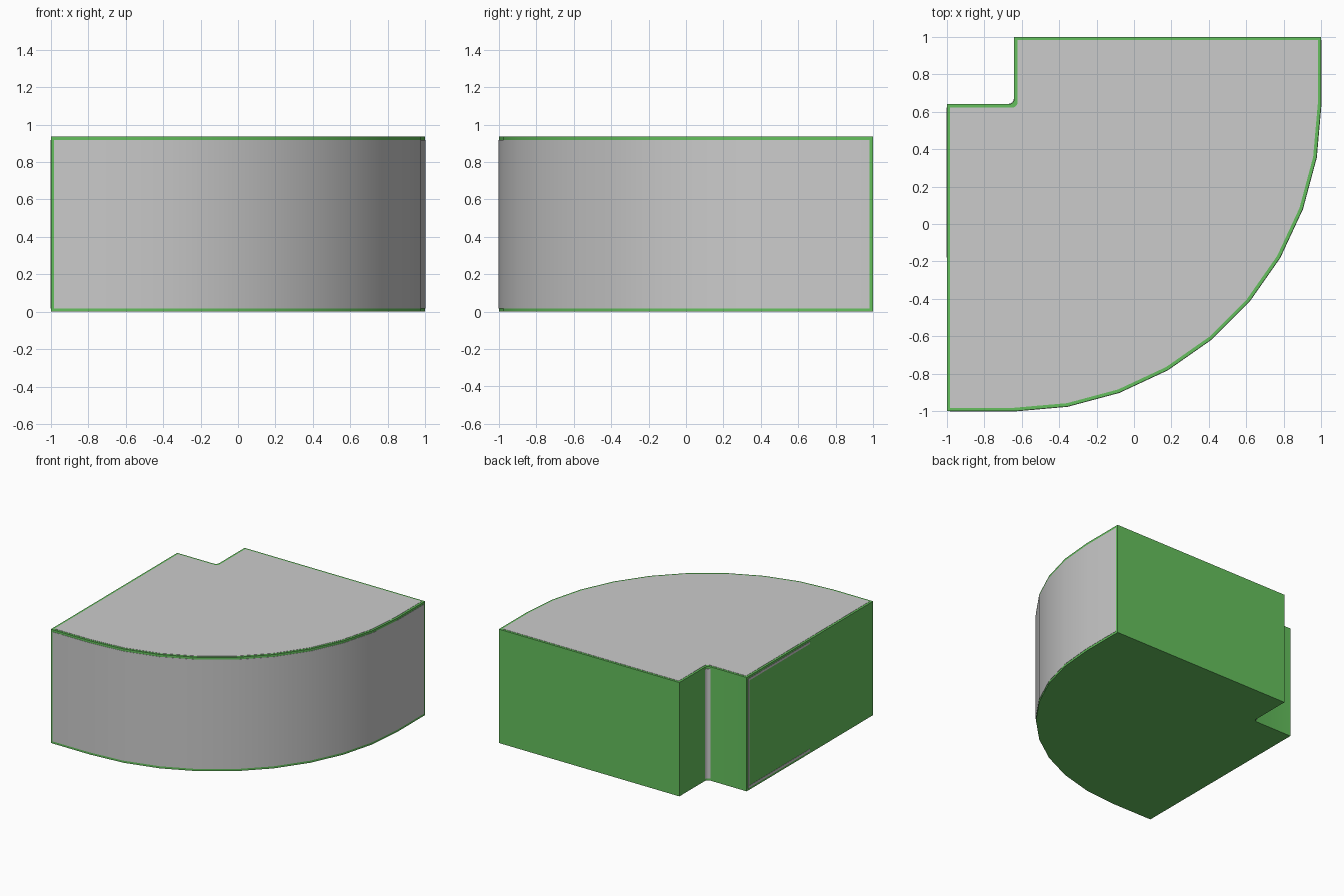
import bpy, bmesh
from math import sin, cos, radians

if "Cube" in bpy.data.objects:
    bpy.data.objects.remove(bpy.data.objects["Cube"])

H = 0.935      # overall height
N = 0.64       # notch corner offset, also the centre of the front arc
EDGE = 0.018   # width of the visible green edging
LIFT = 0.002   # how far the grey panels stand proud

green = bpy.data.materials.new("green")
green.diffuse_color = (0.13, 0.53, 0.11, 1)
green.use_nodes = True
green.node_tree.nodes["Principled BSDF"].inputs["Base Color"].default_value = green.diffuse_color


def prism(name, outline, z0, z1, mat=None):
    """Extrude a closed plan outline from z0 to z1."""
    bm = bmesh.new()
    face = bm.faces.new([bm.verts.new((x, y, z0)) for x, y in outline])
    out = bmesh.ops.extrude_face_region(bm, geom=[face])
    for v in out["geom"]:
        if isinstance(v, bmesh.types.BMVert):
            v.co.z = z1
    bmesh.ops.recalc_face_normals(bm, faces=bm.faces[:])
    me = bpy.data.meshes.new(name)
    bm.to_mesh(me)
    bm.free()
    ob = bpy.data.objects.new(name, me)
    bpy.context.collection.objects.link(ob)
    if mat:
        me.materials.append(mat)
    bpy.ops.object.select_all(action='DESELECT')
    bpy.context.view_layer.objects.active = ob
    ob.select_set(True)
    bpy.ops.object.shade_smooth_by_angle(angle=radians(30))
    return ob


def front_path(d, end):
    """Curved front, inset by d, running from x=-end round to y=end."""
    r = 1 + N - d
    arc = [(-N + r * sin(radians(a)), N - r * cos(radians(a)))
           for a in range(0, 91, 10)]
    return [(-end, -1 + d)] + arc + [(1 - d, end)]


def fillet(d, r):
    """Rounded inner corner of the notch."""
    c = N - d + r
    return [(-c + r * cos(radians(a)), c - r * sin(radians(a)))
            for a in (0, 22.5, 45, 67.5, 90)]


def plan(d):
    """Full plan outline inset by d."""
    return (front_path(d, 1 - d) + [(-N + d, 1 - d)]
            + fillet(d, 0.03) + [(-1 + d, N - d)])


# Green corner body
prism("corner_body", plan(0), 0, H, green)

# Grey top panel inside the green edging
prism("top_panel", plan(EDGE), H - 0.01, H + LIFT)

# Grey curved front panel
prism("front_panel",
      front_path(-LIFT, 1 - EDGE) + front_path(0.01, 1 - EDGE)[::-1],
      EDGE, H - EDGE)

# Grey strip in the rounded notch corner
prism("notch_strip",
      fillet(-LIFT, 0.03) + fillet(0.01, 0.03)[::-1],
      EDGE, H - EDGE)

# Grey trim on the left wall: one upright and two rails
for name, y0, y1, z0, z1 in (
        ("left_trim_upright", N - 2 * EDGE, N - EDGE, EDGE, H - EDGE),
        ("left_trim_top", -0.18, N - 2 * EDGE, H - 2 * EDGE, H - EDGE),
        ("left_trim_bottom", -0.18, N - 2 * EDGE, EDGE, 2 * EDGE)):
    prism(name, [(-1 - LIFT, y0), (-0.99, y0), (-0.99, y1), (-1 - LIFT, y1)],
          z0, z1)
